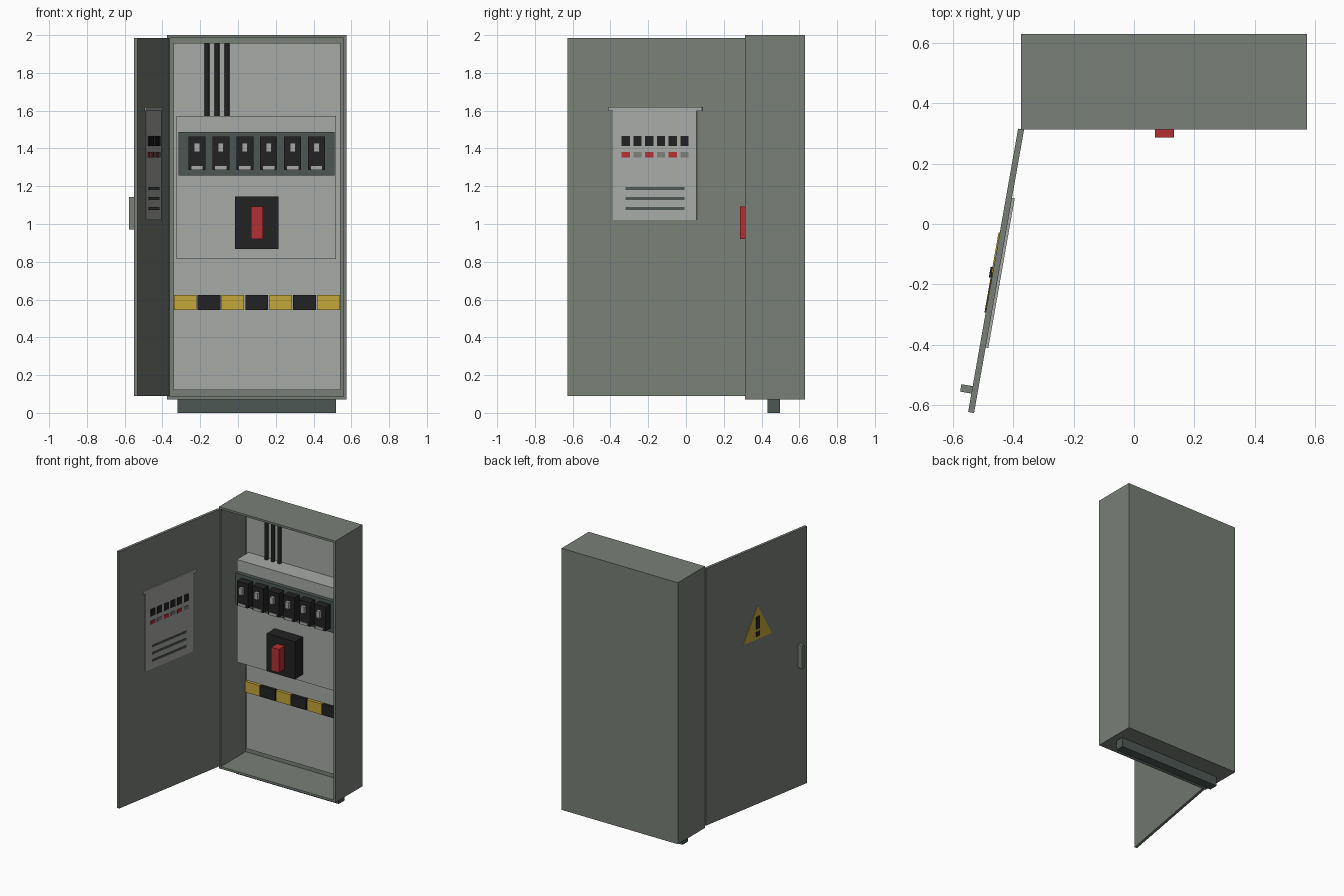
import bpy, bmesh, math
from mathutils import Matrix, Vector

if "Cube" in bpy.data.objects:
    bpy.data.objects.remove(bpy.data.objects["Cube"])


def material(name, r, g, b):
    m = bpy.data.materials.new(name)
    m.diffuse_color = (r, g, b, 1)
    m.use_nodes = True
    m.node_tree.nodes["Principled BSDF"].inputs["Base Color"].default_value = m.diffuse_color
    return m


GREY = material("cabinet grey", 0.19, 0.212, 0.185)
LIGHT = material("light grey", 0.39, 0.40, 0.38)
DARK = material("dark green grey", 0.075, 0.097, 0.088)
BLACK = material("black", 0.016, 0.016, 0.017)
RED = material("red", 0.45, 0.03, 0.034)
YELLOW = material("yellow", 0.55, 0.39, 0.04)


def finish(name, mat, bm, matrix=None):
    bmesh.ops.recalc_face_normals(bm, faces=bm.faces)
    me = bpy.data.meshes.new(name)
    bm.to_mesh(me)
    bm.free()
    me.materials.append(mat)
    ob = bpy.data.objects.new(name, me)
    if matrix:
        ob.matrix_world = matrix
    bpy.context.collection.objects.link(ob)
    return ob


def add_box(bm, x0, x1, y0, y1, z0, z1):
    size = Matrix.Diagonal((x1 - x0, y1 - y0, z1 - z0, 1))
    mid = Matrix.Translation(((x0 + x1) / 2, (y0 + y1) / 2, (z0 + z1) / 2))
    return bmesh.ops.create_cube(bm, size=1, matrix=mid @ size)


def boxes(name, mat, items, matrix=None):
    bm = bmesh.new()
    for it in items:
        add_box(bm, *it)
    return finish(name, mat, bm, matrix)


# Cabinet shell: box with the front face inset and pushed back
bm = bmesh.new()
add_box(bm, -0.375, 0.575, 0.313, 0.63, 0.07, 2.0)
bm.faces.ensure_lookup_table()
bm.normal_update()
front = [f for f in bm.faces if f.normal.y < -0.9]
bmesh.ops.inset_region(bm, faces=front, thickness=0.022)
ext = bmesh.ops.extrude_face_region(bm, geom=front)
moved = [v for v in ext["geom"] if isinstance(v, bmesh.types.BMVert)]
bmesh.ops.translate(bm, vec=(0, 0.29, 0), verts=moved)
bmesh.ops.delete(bm, geom=[f for f in front if f.is_valid], context="FACES")
finish("cabinet_shell", GREY, bm)

# Plinth and back panel
boxes("plinth", DARK, [(-0.32, 0.52, 0.432, 0.497, 0, 0.07)])
boxes("back_panel", LIGHT, [(-0.342, 0.542, 0.587, 0.603, 0.12, 1.957)])

# Raised cover with breaker rail
boxes("breaker_cover", LIGHT, [(-0.325, 0.518, 0.45, 0.587, 0.815, 1.572)])
boxes("breaker_rail", DARK, [(-0.315, 0.51, 0.42, 0.45, 1.257, 1.487)])

# Row of breakers with toggles and labels
for i in range(6):
    c = -0.217 + 0.1265 * i
    n = str(i + 1)
    boxes("breaker_" + n, BLACK, [(c - 0.045, c + 0.045, 0.36, 0.42, 1.285, 1.463)])
    boxes("breaker_toggle_" + n, LIGHT, [(c - 0.015, c + 0.015, 0.338, 0.36, 1.38, 1.43)])
    boxes("breaker_label_" + n, LIGHT, [(c - 0.03, c + 0.03, 0.355, 0.36, 1.287, 1.307)])

# Main switch
boxes("main_switch_body", BLACK, [(-0.015, 0.215, 0.355, 0.45, 0.867, 1.145)])
boxes("main_switch_handle", RED, [(0.07, 0.132, 0.287, 0.355, 0.92, 1.092)])

# Terminal blocks, alternating yellow and black
terminals = [(-0.34 + 0.1265 * i, -0.22 + 0.1265 * i, 0.565, 0.587, 0.545, 0.625)
             for i in range(7)]
boxes("yellow_terminals", YELLOW, terminals[0::2])
boxes("black_terminals", BLACK, terminals[1::2])

# Supply cables
for i in range(3):
    bm = bmesh.new()
    bmesh.ops.create_cone(bm, cap_ends=True, segments=12, radius1=0.0135, radius2=0.0135,
                          depth=0.387,
                          matrix=Matrix.Translation((-0.165 + 0.0535 * i, 0.567, 1.763)))
    cable = finish("supply_cable_" + str(i + 1), BLACK, bm)
    bpy.context.view_layer.objects.active = cable
    cable.select_set(True)
    bpy.ops.object.shade_smooth_by_angle(angle=math.radians(40))
    cable.select_set(False)

# Door frame of reference: local x runs from hinge to free edge, local y faces inside
HINGE = (Matrix.Translation((-0.365, 0.313, 0))
         @ Matrix.Rotation(math.radians(-100), 4, "Z"))
boxes("door", GREY, [(0, 0.955, -0.02, 0, 0.09, 1.985)], HINGE)
boxes("door_handle", GREY, [(0.868, 0.893, -0.058, -0.02, 0.972, 1.142)], HINGE)

# Warning triangle and mark on the outside of the door
bm = bmesh.new()
tri = [bm.verts.new(p) for p in ((0.35, -0.02, 1.308), (0.62, -0.02, 1.308),
                                 (0.485, -0.02, 1.555))]
face = bm.faces.new(tri)
ext = bmesh.ops.extrude_face_region(bm, geom=[face])
bmesh.ops.translate(bm, vec=(0, -0.004, 0),
                    verts=[v for v in ext["geom"] if isinstance(v, bmesh.types.BMVert)])
finish("warning_triangle", YELLOW, bm, HINGE)
boxes("warning_mark", BLACK, [(0.467, 0.503, -0.03, -0.024, 1.385, 1.475),
                              (0.467, 0.503, -0.03, -0.024, 1.332, 1.365)], HINGE)


# Circuit chart on the inside of the door, placed by its y position in the side view
def strip(y0, y1, b0, b1, z0, z1):
    return ((0.313 - y1) / 0.985, (0.313 - y0) / 0.985, b0, b1, z0, z1)


boxes("chart_sheet", LIGHT, [strip(-0.385, 0.057, 0, 0.004, 1.022, 1.597)], HINGE)
boxes("chart_holder", LIGHT, [strip(-0.41, 0.087, 0, 0.009, 1.597, 1.62)], HINGE)
ys = [-0.318 + 0.0622 * i for i in range(6)]
boxes("chart_squares", BLACK,
      [strip(y - 0.022, y + 0.022, 0.004, 0.007, 1.412, 1.465) for y in ys], HINGE)
chips = [strip(y - 0.022, y + 0.022, 0.004, 0.007, 1.353, 1.38) for y in ys]
boxes("chart_red_chips", RED, chips[0::2], HINGE)
boxes("chart_grey_chips", GREY, chips[1::2], HINGE)
boxes("chart_lines", DARK,
      [strip(-0.32, -0.007, 0.004, 0.007, z - 0.008, z + 0.008)
       for z in (1.188, 1.135, 1.081)], HINGE)
